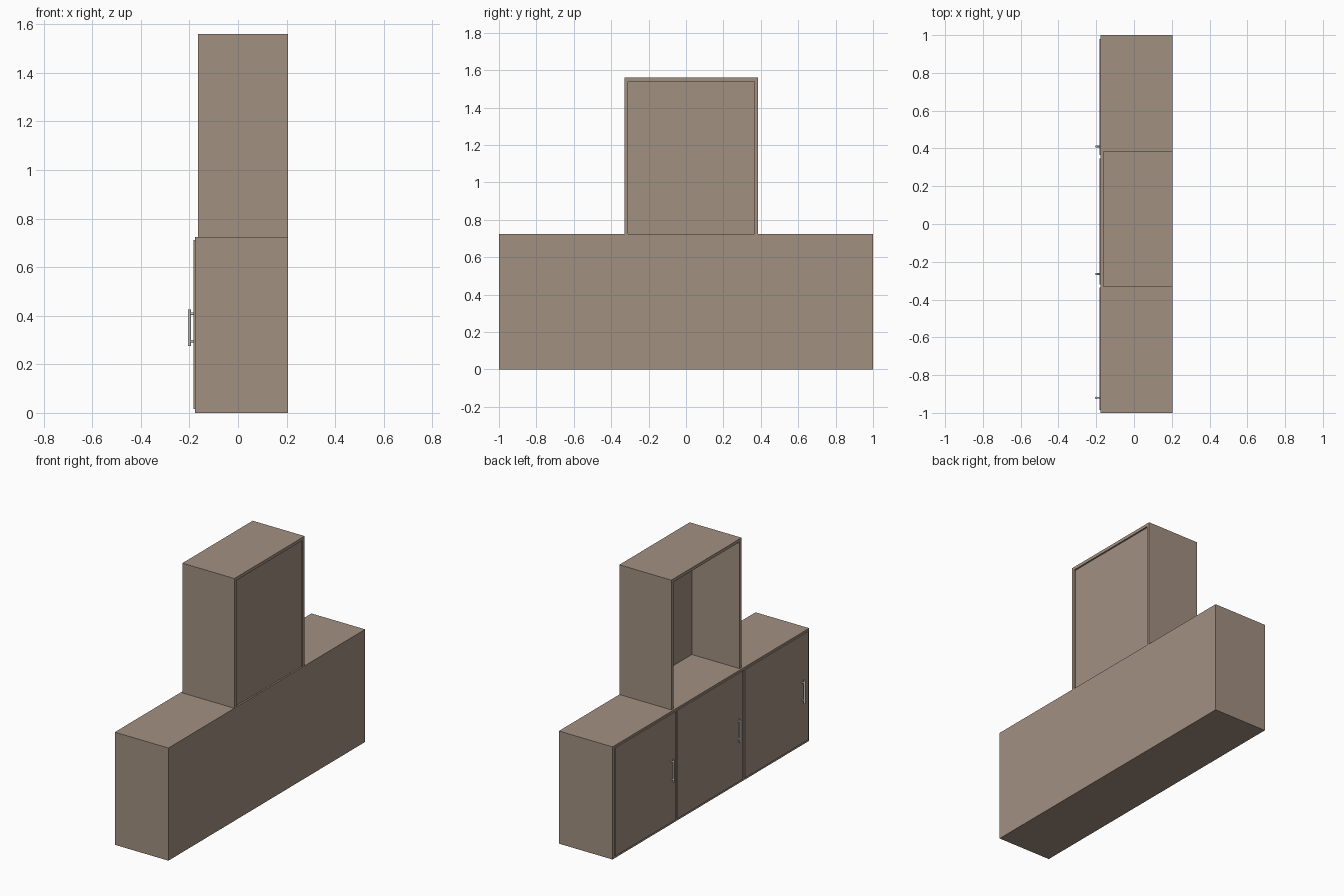
import bpy
import bmesh
from mathutils import Matrix, Vector

if "Cube" in bpy.data.objects:
    bpy.data.objects.remove(bpy.data.objects["Cube"])


def material(name, colour):
    m = bpy.data.materials.new(name)
    m.diffuse_color = colour
    m.use_nodes = True
    m.node_tree.nodes["Principled BSDF"].inputs["Base Color"].default_value = m.diffuse_color
    return m


wood = material("brown_wood", (0.36, 0.28, 0.22, 1))
metal = material("pale_metal", (0.72, 0.70, 0.72, 1))


def finish(name, bm, mat):
    mesh = bpy.data.meshes.new(name)
    bm.to_mesh(mesh)
    bm.free()
    mesh.materials.append(mat)
    ob = bpy.data.objects.new(name, mesh)
    bpy.context.collection.objects.link(ob)
    return ob


def panel(name, x, y, z):
    """Box spanning the given (min, max) ranges."""
    bm = bmesh.new()
    size = (x[1] - x[0], y[1] - y[0], z[1] - z[0])
    centre = Vector((sum(x) / 2, sum(y) / 2, sum(z) / 2))
    bmesh.ops.create_cube(bm, size=1, matrix=Matrix.Translation(centre) @ Matrix.Diagonal((*size, 1)))
    return finish(name, bm, wood)


def rod(bm, a, b, r):
    a, b = Vector(a), Vector(b)
    turn = (b - a).to_track_quat('Z', 'Y').to_matrix().to_4x4()
    bmesh.ops.create_cone(bm, cap_ends=True, segments=16, radius1=r, radius2=r,
                          depth=(b - a).length,
                          matrix=Matrix.Translation((a + b) / 2) @ turn)


T = 0.02                       # board thickness
FRONT, BACK = -0.177, 0.205    # cabinet depth range
LOW, TOP = 0.725, 1.56         # base height, total height

# Base cabinet carcass
depth = (FRONT, BACK)
panel("base_bottom", depth, (-1, 1), (0, T))
panel("base_top", depth, (-1, 1), (LOW - T, LOW))
for name, y in (("base_side_right", -1), ("base_divider_right", -0.34),
                ("base_divider_left", 0.345), ("base_side_left", 1 - T)):
    panel(name, depth, (y, y + T), (T, LOW - T))
for i, y in enumerate(((-0.98, -0.34), (-0.32, 0.345), (0.365, 0.98))):
    panel(f"base_back_{i + 1}", (BACK - T, BACK), y, (T, LOW - T))

# Doors with bar handles
doors = (((-0.985, -0.337), -0.92), ((-0.32, 0.347), -0.265), ((0.365, 0.98), 0.41))
for i, (span, hy) in enumerate(doors):
    panel(f"door_{i + 1}", (-0.183, -0.165), span, (0.015, 0.712))
    bm = bmesh.new()
    rod(bm, (-0.2, hy, 0.275), (-0.2, hy, 0.425), 0.006)
    for z in (0.295, 0.408):
        rod(bm, (-0.2, hy, z), (-0.18, hy, z), 0.005)
    ob = finish(f"handle_{i + 1}", bm, metal)
    bpy.ops.object.select_all(action='DESELECT')
    ob.select_set(True)
    bpy.context.view_layer.objects.active = ob
    bpy.ops.object.shade_smooth_by_angle()

# Open upper cabinet with recessed back
Y0, Y1 = -0.33, 0.385
udepth = (-0.165, BACK)
panel("upper_side_right", udepth, (Y0, Y0 + T), (LOW, TOP - T))
panel("upper_side_left", udepth, (Y1 - T, Y1), (LOW, TOP - T))
panel("upper_top", udepth, (Y0, Y1), (TOP - T, TOP))
panel("upper_back", (0.175, 0.195), (Y0 + T, Y1 - T), (LOW, TOP - T))
